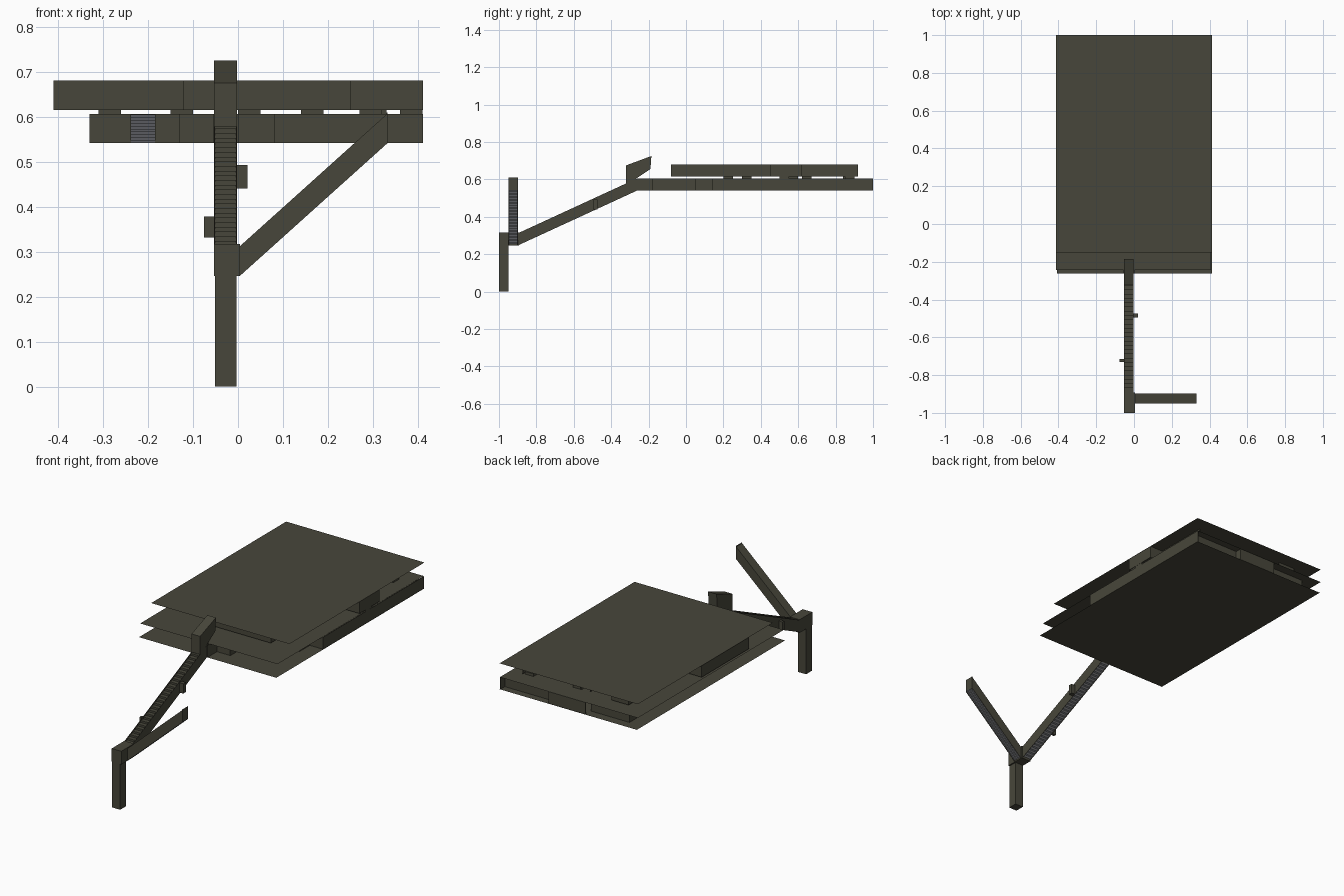
import bpy, bmesh
from mathutils import Vector

if "Cube" in bpy.data.objects:
    bpy.data.objects.remove(bpy.data.objects["Cube"])


def material(name, col):
    m = bpy.data.materials.new(name)
    m.diffuse_color = (*col, 1)
    m.use_nodes = True
    m.node_tree.nodes["Principled BSDF"].inputs["Base Color"].default_value = m.diffuse_color
    return m


OLIVE = material("dark olive", (0.064, 0.062, 0.043))
SLATE = material("riser slate", (0.10, 0.105, 0.115))
PALE = material("tread pale grey", (0.50, 0.50, 0.52))


def finish(name, bm, mats):
    bmesh.ops.recalc_face_normals(bm, faces=bm.faces)
    if len(mats) > 1:  # level faces take the second colour
        for f in bm.faces:
            f.normal_update()
            f.material_index = int(abs(f.normal.z) > 0.9)
    me = bpy.data.meshes.new(name)
    bm.to_mesh(me)
    bm.free()
    ob = bpy.data.objects.new(name, me)
    bpy.context.collection.objects.link(ob)
    for m in mats:
        me.materials.append(m)
    return ob


def boxes(name, items, mats=(OLIVE,)):
    """Several boxes (x0, x1, y0, y1, z0, z1) in one object."""
    bm = bmesh.new()
    for x0, x1, y0, y1, z0, z1 in items:
        vs = bmesh.ops.create_cube(bm, size=1)["verts"]
        for v in vs:
            v.co = Vector(((x0 + x1) / 2 + v.co.x * (x1 - x0),
                           (y0 + y1) / 2 + v.co.y * (y1 - y0),
                           (z0 + z1) / 2 + v.co.z * (z1 - z0)))
    return finish(name, bm, mats)


def sheet(name, x0, x1, y0, y1, z):
    """Single flat quad."""
    bm = bmesh.new()
    bm.faces.new([bm.verts.new(c) for c in ((x0, y0, z), (x1, y0, z), (x1, y1, z), (x0, y1, z))])
    return finish(name, bm, [OLIVE])


def prism(name, profile, a, b, along_x=False, mats=(OLIVE,)):
    """Extrude a (run, z) profile sideways from a to b."""
    def put(r, z, s):
        return (r, s, z) if along_x else (s, r, z)
    bm = bmesh.new()
    f = bm.faces.new([bm.verts.new(put(r, z, a)) for r, z in profile])
    ext = bmesh.ops.extrude_face_region(bm, geom=[f])["geom"]
    d = Vector(put(0, 0, b - a))
    for g in ext:
        if isinstance(g, bmesh.types.BMVert):
            g.co += d
    return finish(name, bm, mats)


def stepped(name, r0, z0, r1, z1, thick, a, b, along_x, n, mats):
    """Folded stair strip running from (r0, z0) to (r1, z1)."""
    dr, dz = (r1 - r0) / n, (z1 - z0) / n
    upper, lower = [], []
    for i in range(n):
        z = z0 + (i + 1) * dz
        for r in (r0 + i * dr, r0 + (i + 1) * dr):
            upper.append((r, z))
            lower.append((r, z - thick))
    prism(name, upper + lower[::-1], a, b, along_x, mats)


def staircase(name, r0, z0, r1, z1, h, a, b, along_x, n, stepped_roof):
    """Enclosed stair flight: straight sides, roof and stepped soffit."""
    t = 0.002
    side = [(r0, z0), (r1, z1), (r1, z1 + h), (r0, z0 + h)]
    prism(name + "_wall_a", side, a, a + t, along_x)
    prism(name + "_wall_b", side, b - t, b, along_x)
    if stepped_roof:
        stepped(name + "_roof", r0, z0 + h - 0.012, r1, z1 + h - 0.012, 0.004,
                a + t, b - t, along_x, 28, (OLIVE,))
    else:
        prism(name + "_roof", [(r0, z0 + h - t), (r1, z1 + h - t), (r1, z1 + h), (r0, z0 + h)],
              a + t, b - t, along_x)
    stepped(name + "_steps", r0, z0 + 0.003, r1, z1 + 0.003, 0.003,
            a + t, b - t, along_x, n, (SLATE, PALE))


# Entrance shaft and junction
boxes("entrance_shaft", [(-0.051, -0.003, -1.0, -0.95, 0, 0.25)])
boxes("junction_room", [(-0.053, 0.004, -1.0, -0.892, 0.246, 0.317)])

# Main flight to the lower storey, and side flight going right
staircase("main_stair", -0.892, 0.25, -0.26, 0.541, 0.065, -0.053, -0.002, False, 36, True)
staircase("side_stair", 0.004, 0.246, 0.332, 0.541, 0.066, -0.949, -0.898, True, 36, False)
boxes("side_stair_end", [(0.330, 0.332, -0.949, -0.898, 0.541, 0.609)])

# Upper stair head
prism("stair_head", [(-0.32, 0.577), (-0.265, 0.605), (-0.19, 0.655), (-0.185, 0.725),
                     (-0.32, 0.675)], -0.053, -0.002)

# Side alcoves on the main flight
boxes("stair_alcoves", [(-0.002, 0.021, -0.496, -0.474, 0.44, 0.493),
                        (-0.076, -0.053, -0.73, -0.715, 0.332, 0.378)])

# Floor and roof sheets
sheet("floor_sheet", -0.407, 0.412, -0.262, 1.0, 0.5405)
sheet("middle_sheet", -0.413, 0.407, -0.244, 1.0, 0.606)
sheet("roof_sheet", -0.413, 0.412, -0.15, 1.0, 0.680)


# Walls: each entry is (axis, fixed position, start, end)
def walls(name, plan, z0, z1, t=0.003):
    items = []
    for axis, p, s, e in plan:
        items.append((s, e, p - t / 2, p + t / 2, z0, z1) if axis == "x"
                     else (p - t / 2, p + t / 2, s, e, z0, z1))
    boxes(name, items)


walls("lower_walls", [
    ("x", -0.26, -0.053, 0.0), ("y", -0.053, -0.26, -0.18), ("y", 0.0, -0.26, -0.18),
    ("x", -0.18, -0.13, 0.08), ("y", -0.13, -0.18, -0.05), ("y", 0.08, -0.18, 0.05),
    ("x", -0.05, -0.33, -0.238), ("x", -0.05, -0.184, -0.13), ("y", -0.328, -0.05, 0.95),
    ("x", 0.05, 0.08, 0.33), ("y", 0.33, 0.05, 0.14), ("x", 0.14, 0.33, 0.41),
    ("y", 0.409, 0.14, 1.0), ("x", 0.997, -0.1, 0.12), ("x", 0.95, -0.33, -0.1),
    ("x", 0.96, 0.12, 0.41), ("x", 0.30, -0.33, 0.2),
    ("x", 0.37, -0.25, 0.30), ("y", -0.05, 0.0, 0.30), ("y", 0.0, 0.0, 0.30),
    ("y", 0.12, 0.37, 0.997), ("x", 0.65, -0.33, 0.12), ("x", 0.72, 0.12, 0.41),
    ("y", -0.15, 0.65, 0.95)], 0.541, 0.6055)
walls("upper_walls", [
    ("x", -0.078, -0.12, 0.25), ("y", -0.12, -0.08, 0.05), ("x", 0.05, -0.41, -0.12),
    ("y", -0.408, 0.05, 0.45), ("x", 0.45, -0.41, -0.30), ("y", -0.30, 0.45, 0.92),
    ("x", 0.918, -0.30, -0.2), ("x", 0.85, -0.2, 0.33), ("y", 0.25, -0.08, 0.45),
    ("x", 0.45, 0.25, 0.41),
    ("y", 0.409, 0.45, 0.62), ("y", 0.33, 0.62, 0.92), ("x", 0.62, 0.33, 0.41),
    ("x", 0.25, -0.41, 0.25), ("x", 0.32, -0.30, 0.25), ("y", -0.06, 0.32, 0.90),
    ("y", 0.0, 0.32, 0.90), ("x", 0.60, -0.30, -0.06)], 0.615, 0.680)

# Short links between storeys
boxes("storey_links", [(x, x + 0.05, y, y + 0.05, 0.6, 0.62) for x, y in
                       ((-0.31, 0.62), (-0.15, 0.2), (0.14, 0.3), (0.27, 0.55),
                        (0.28, 0.85), (0.0, 0.84), (0.36, 0.5))])

# Inner stair in the lower storey, climbing away from the front opening
boxes("inner_stair", [(-0.238, -0.184, -0.05 + i * 0.014, -0.036 + i * 0.014,
                       0.541 + i * 0.0064, 0.5474 + i * 0.0064) for i in range(10)],
      (SLATE, PALE))
